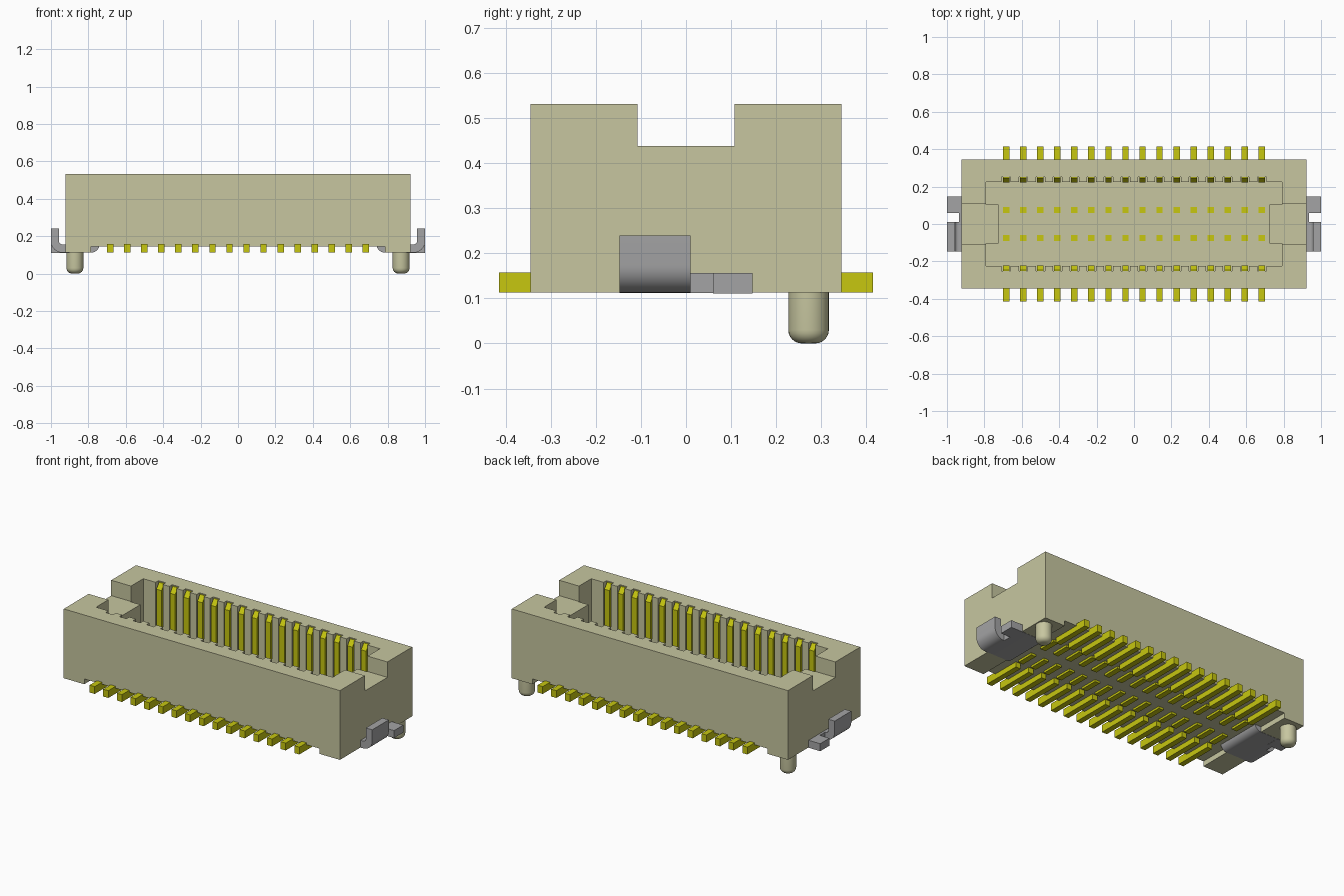
import bpy, bmesh, math

cube = bpy.data.objects.get("Cube")
if cube:
    bpy.data.objects.remove(cube, do_unlink=True)


def material(name, rgb):
    m = bpy.data.materials.new(name)
    m.use_nodes = True
    m.diffuse_color = (*rgb, 1)
    bsdf = m.node_tree.nodes["Principled BSDF"]
    bsdf.inputs["Base Color"].default_value = (*rgb, 1)
    bsdf.inputs["Roughness"].default_value = 0.6
    return m


HOUSING = material("beige plastic", (0.57, 0.565, 0.35))
GOLD = material("yellow contact metal", (0.57, 0.57, 0.005))
STEEL = material("grey metal", (0.37, 0.37, 0.375))

# Maps (profile u, profile v, depth) to x, y, z for each extrusion axis
AXES = {"x": lambda u, v, d: (d, u, v),
        "y": lambda u, v, d: (u, d, v),
        "z": lambda u, v, d: (u, v, d)}


def add_prism(bm, profile, axis, lo, hi):
    place = AXES[axis]
    a = [bm.verts.new(place(u, v, lo)) for u, v in profile]
    b = [bm.verts.new(place(u, v, hi)) for u, v in profile]
    bm.faces.new(a)
    bm.faces.new(b[::-1])
    n = len(a)
    for i in range(n):
        j = (i + 1) % n
        bm.faces.new((a[j], a[i], b[i], b[j]))


def rect(u0, u1, v0, v1):
    return [(u0, v0), (u1, v0), (u1, v1), (u0, v1)]


def finish(bm, name, mat, smooth=False):
    bmesh.ops.recalc_face_normals(bm, faces=bm.faces)
    mesh = bpy.data.meshes.new(name)
    bm.to_mesh(mesh)
    bm.free()
    ob = bpy.data.objects.new(name, mesh)
    bpy.context.collection.objects.link(ob)
    mesh.materials.append(mat)
    if smooth:
        bpy.ops.object.select_all(action="DESELECT")
        ob.select_set(True)
        bpy.context.view_layer.objects.active = ob
        bpy.ops.object.shade_smooth_by_angle(angle=math.radians(35))
    return ob


def prism(name, profile, axis, lo, hi, mat):
    bm = bmesh.new()
    add_prism(bm, profile, axis, lo, hi)
    return finish(bm, name, mat)


def cut(ob, cutter):
    mod = ob.modifiers.new("cut", "BOOLEAN")
    mod.operation = "DIFFERENCE"
    mod.solver = "EXACT"
    mod.object = cutter
    bpy.ops.object.select_all(action="DESELECT")
    ob.select_set(True)
    bpy.context.view_layer.objects.active = ob
    bpy.ops.object.modifier_apply(modifier=mod.name)
    bpy.data.objects.remove(cutter, do_unlink=True)


COUNT, PITCH = 16, 0.0911
XS = [(i - (COUNT - 1) / 2) * PITCH for i in range(COUNT)]
FLOOR, TOP, BASE = 0.19, 0.531, 0.113

# Housing: side profile with a shallow recess along the underside
housing = prism("housing", [(-0.922, BASE), (-0.785, BASE), (-0.785, 0.145), (0.785, 0.145),
                            (0.785, BASE), (0.922, BASE), (0.922, TOP), (-0.922, TOP)],
                "y", -0.345, 0.345, HOUSING)

# Open slot across both ends
cut(housing, prism("end_slot_cutter", rect(-1.1, 1.1, 0.438, 0.7),
                   "y", -0.108, 0.108, HOUSING))

# Cavity with end tongues and a groove for every contact
half = [(0.79, -0.225), (0.79, -0.104), (0.725, -0.104),
        (0.725, 0.104), (0.79, 0.104), (0.79, 0.225)]
for x in reversed(XS):
    half += [(x + 0.024, 0.225), (x + 0.024, 0.252), (x - 0.024, 0.252), (x - 0.024, 0.225)]
cut(housing, prism("cavity_cutter", half + [(-x, -y) for x, y in half],
                   "z", FLOOR, 0.8, HOUSING))

# Contacts: wall blade with sloped tip, solder lead and inner foot
blade = [(0.222, 0.15), (0.254, 0.15), (0.254, 0.525), (0.247, 0.525), (0.222, 0.493)]
lead = rect(0.17, 0.415, BASE, 0.157)
foot = [(0.04, 0.132), (0.15, 0.132), (0.15, 0.16), (0.09, 0.16),
        (0.09, FLOOR + 0.004), (0.06, FLOOR + 0.004), (0.06, 0.16), (0.04, 0.16)]
for name, side in (("front_contacts", -1), ("back_contacts", 1)):
    bm = bmesh.new()
    for x in XS:
        for part in (blade, lead, foot):
            add_prism(bm, [(side * y, z) for y, z in part], "x", x - 0.017, x + 0.017)
    finish(bm, name, GOLD)


def arc(cx, cz, r, a0, a1, n=8):
    angles = [math.radians(a0 + (a1 - a0) * i / n) for i in range(n + 1)]
    return [(cx + r * math.cos(a), cz + r * math.sin(a)) for a in angles]


# Solder clips: base plate with curled inner edge, flat tab and upright tab
base_plate = [(0.935, 0.157), (0.935, BASE)] + arc(0.785, 0.158, 0.045, -90, -170, 6) \
    + [(0.741, 0.157)]
upright_tab = [(0.9, BASE)] + arc(0.94, 0.173, 0.06, -90, 0) + [(1.0, 0.241), (0.957, 0.241)] \
    + arc(0.94, 0.174, 0.017, 0, -90, 4) + [(0.9, 0.157)]
for name, side in (("left_clip", 1), ("right_clip", -1)):
    bm = bmesh.new()
    for part, y0, y1 in ((base_plate, -0.1465, 0.1465),
                         (rect(0.9, 1.0, BASE - 0.001, 0.157), 0.06, 0.148),
                         (upright_tab, -0.148, 0.01)):
        # sits just proud of the housing base
        add_prism(bm, [(side * x, z - 0.001) for x, z in part], "y", y0, y1)
    finish(bm, name, STEEL, smooth=True)

# Locating pegs: lathed profile with a rounded tip
peg_profile = [(0.045, 0.13)] + arc(0.015, 0.03, 0.03, 0, -90, 6) + [(0, 0)]
for name, px in (("left_peg", 0.872), ("right_peg", -0.872)):
    bm = bmesh.new()
    verts = [bm.verts.new((px + r, 0.272, z)) for r, z in peg_profile]
    edges = [bm.edges.new(pair) for pair in zip(verts, verts[1:])]
    bmesh.ops.spin(bm, geom=verts + edges, cent=(px, 0.272, 0), axis=(0, 0, 1),
                   angle=math.tau, steps=32)
    bmesh.ops.remove_doubles(bm, verts=bm.verts, dist=0.0005)
    finish(bm, name, HOUSING, smooth=True)
